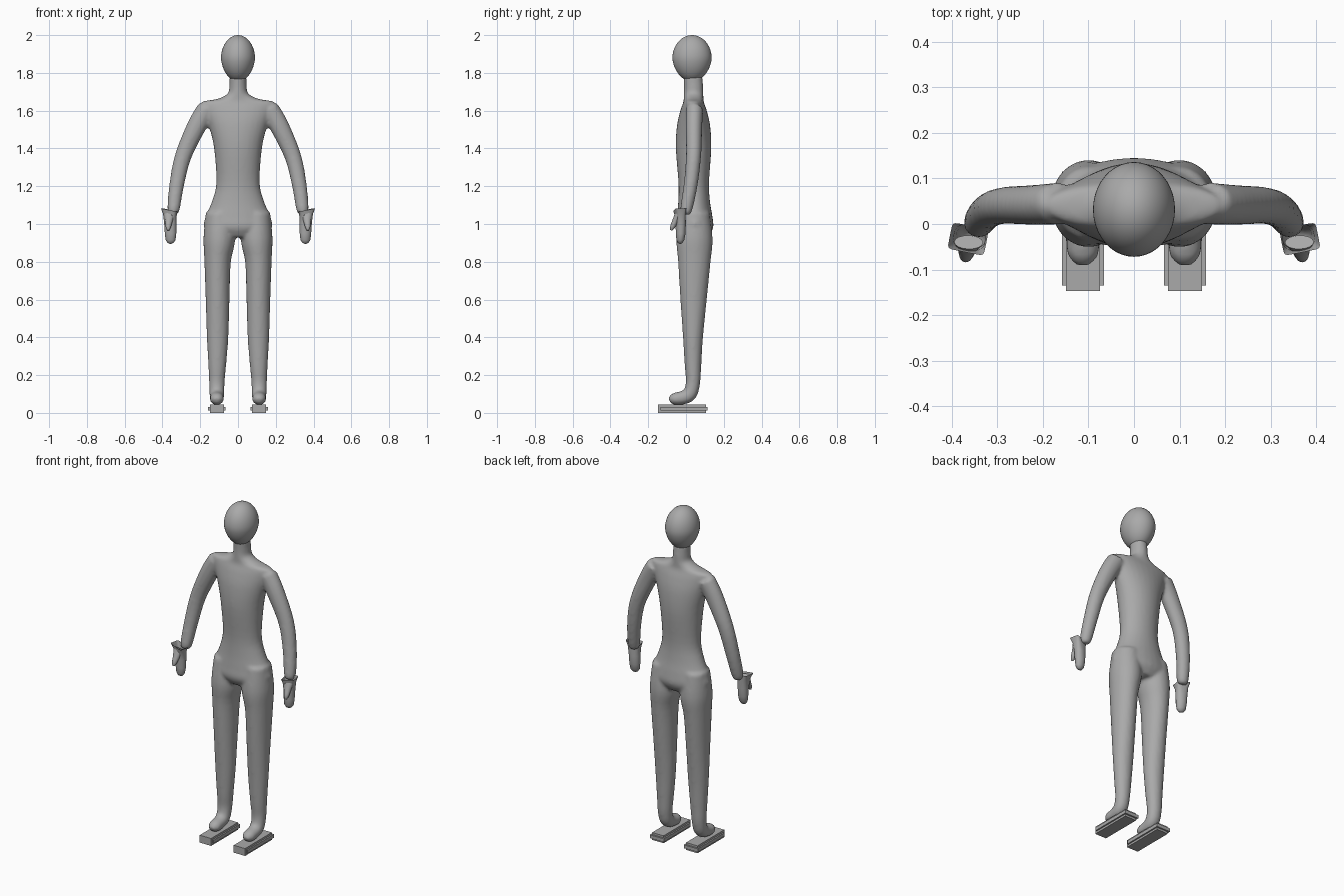
import bpy, bmesh, math
from mathutils import Vector

cube = bpy.data.objects.get("Cube")
if cube:
    bpy.data.objects.remove(cube, do_unlink=True)

grey = bpy.data.materials.new("plain grey")
grey.use_nodes = True
GREY = (0.4, 0.4, 0.4, 1)
grey.diffuse_color = GREY
grey.node_tree.nodes["Principled BSDF"].inputs["Base Color"].default_value = GREY


def finish(name, bm, angle=60):
    bmesh.ops.recalc_face_normals(bm, faces=bm.faces[:])
    mesh = bpy.data.meshes.new(name)
    bm.to_mesh(mesh)
    bm.free()
    mesh.materials.append(grey)
    obj = bpy.data.objects.new(name, mesh)
    bpy.context.collection.objects.link(obj)
    bpy.ops.object.select_all(action='DESELECT')
    obj.select_set(True)
    bpy.context.view_layer.objects.active = obj
    bpy.ops.object.shade_smooth_by_angle(angle=math.radians(angle))
    return obj


def spline(points, steps=4):
    """Smoothly resample a list of (x, y, z, rx, ry) rings."""
    out = []
    last = len(points) - 1
    for i in range(last):
        rows = zip(points[max(i - 1, 0)], points[i], points[i + 1], points[min(i + 2, last)])
        rows = list(rows)
        for s in range(steps):
            t = s / steps
            out.append([b + t * ((c - a) / 2 + t * ((2 * a - 5 * b + 4 * c - d) / 2
                        + t * (3 * b - a - 3 * c + d) / 2)) for a, b, c, d in rows])
    return out + [list(points[-1])]


def loft(bm, points, side=1, level=False, sides=28):
    """Closed tube through elliptical rings; level keeps the rings horizontal."""
    rings = spline(points)
    centres = [Vector((r[0] * side, r[1], r[2])) for r in rings]
    loops = []
    for i, r in enumerate(rings):
        axis = centres[min(i + 1, len(rings) - 1)] - centres[max(i - 1, 0)]
        axis = Vector((0, 0, 1)) if level else axis.normalized()
        u = Vector((1, 0, 0))
        u = (u - axis * u.dot(axis)).normalized()
        v = axis.cross(u)
        loop = []
        for k in range(sides):
            a = math.tau * k / sides
            loop.append(bm.verts.new(centres[i] + u * r[3] * math.cos(a) + v * r[4] * math.sin(a)))
        loops.append(loop)
    for low, high in zip(loops, loops[1:]):
        for k in range(sides):
            n = (k + 1) % sides
            bm.faces.new((low[k], low[n], high[n], high[k]))
    bm.faces.new(loops[0])
    bm.faces.new(loops[-1])


torso = [
    (0, .046, .93, .12, .07), (0, .046, .98, .178, .098), (0, .046, 1.04, .172, .094),
    (0, .043, 1.12, .138, .084), (0, .041, 1.22, .115, .081), (0, .04, 1.4, .127, .094),
    (0, .04, 1.52, .155, .088), (0, .04, 1.6, .185, .07), (0, .04, 1.645, .195, .054),
    (0, .04, 1.662, .11, .052), (0, .04, 1.69, .055, .052), (0, .04, 1.73, .046, .051),
    (0, .036, 1.79, .045, .05)]
leg = [
    (.095, .045, 1.06, .075, .08), (.099, .045, .92, .084, .096), (.108, .044, .8, .07, .086),
    (.108, .04, .6, .063, .07), (.108, .037, .4, .057, .053), (.11, .037, .25, .047, .044),
    (.112, .037, .16, .041, .038), (.112, .02, .1, .039, .038), (.112, -.02, .08, .037, .036),
    (.112, -.065, .074, .035, .031), (.112, -.09, .071, .016, .014)]
arm = [
    (.165, .045, 1.61, .052, .046), (.218, .042, 1.52, .051, .044), (.29, .04, 1.36, .044, .04),
    (.324, .025, 1.21, .039, .037), (.341, .002, 1.08, .033, .032), (.343, -.004, 1.05, .02, .02)]

# Fused body: torso, neck, arms and legs
bm = bmesh.new()
loft(bm, torso, level=True)
for side in (-1, 1):
    loft(bm, leg, side)
    loft(bm, arm, side)
body = finish("body", bm)
remesh = body.modifiers.new("Fuse", 'REMESH')
remesh.mode = 'VOXEL'
remesh.voxel_size = 0.009
remesh.use_smooth_shade = True
blend = body.modifiers.new("Blend", 'SMOOTH')
blend.factor = 0.5
blend.iterations = 6

# Egg-shaped head, narrower toward the chin
bm = bmesh.new()
bmesh.ops.create_uvsphere(bm, u_segments=40, v_segments=24, radius=1)
for v in bm.verts:
    taper = 1 + 0.1 * min(v.co.z, 0)
    v.co = (v.co.x * .09 * taper, .032 + v.co.y * .104 * taper, 1.877 + v.co.z * .123)
finish("head", bm)


def slab(bm, x, size, y, z):
    made = bmesh.ops.create_cube(bm, size=1)["verts"]
    for v in made:
        v.co = (x + v.co.x * size[0], y + v.co.y * size[1], z + v.co.z * size[2])


def flared_cuff(bm, side):
    """Open square rim that narrows into the rounded hand."""
    levels = [(-.364, -.033, 1.075, .040, .029, 8), (-.361, -.03, 1.045, .034, .026, 3),
              (-.358, -.028, 1.0, .032, .026, 2.2), (-.357, -.028, .95, .030, .025, 2),
              (-.357, -.03, .915, .026, .02, 2), (-.357, -.031, .9, .016, .012, 2),
              (-.357, -.031, .895, .004, .003, 2)]
    loops = []
    for x, y, z, rx, ry, power in levels:
        loop = []
        for k in range(24):
            c, s = math.cos(math.tau * k / 24), math.sin(math.tau * k / 24)
            px = math.copysign(abs(c) ** (2 / power), c) * rx
            py = math.copysign(abs(s) ** (2 / power), s) * ry
            # The rim is turned and raised slightly on its outer side
            co = (-side * (x + px + .2 * py), y + py - .2 * px, z - (.2 * px if power > 2.5 else 0))
            loop.append(bm.verts.new(co))
        loops.append(loop)
    for a, b in zip(loops, loops[1:]):
        for k in range(24):
            n = (k + 1) % 24
            bm.faces.new((a[k], a[n], b[n], b[k]))
    bm.faces.new(loops[-1])


for label, side in (("right", -1), ("left", 1)):
    # Mitten hand with cuff and thumb
    bm = bmesh.new()
    flared_cuff(bm, side)
    finish(label + "_hand", bm)
    bm = bmesh.new()
    loft(bm, [(.363, -.04, 1.06, .032, .016), (.366, -.055, 1.02, .021, .016),
              (.369, -.071, .985, .014, .013), (.369, -.079, .967, .006, .005)], side, sides=16)
    finish(label + "_thumb", bm)
    # Flat sole: long core with a wider middle band
    bm = bmesh.new()
    slab(bm, side * .112, (.075, .252, .044), -.021, .022)
    slab(bm, side * .112, (.092, .25, .02), -.01, .022)
    finish(label + "_sole", bm, 30)
